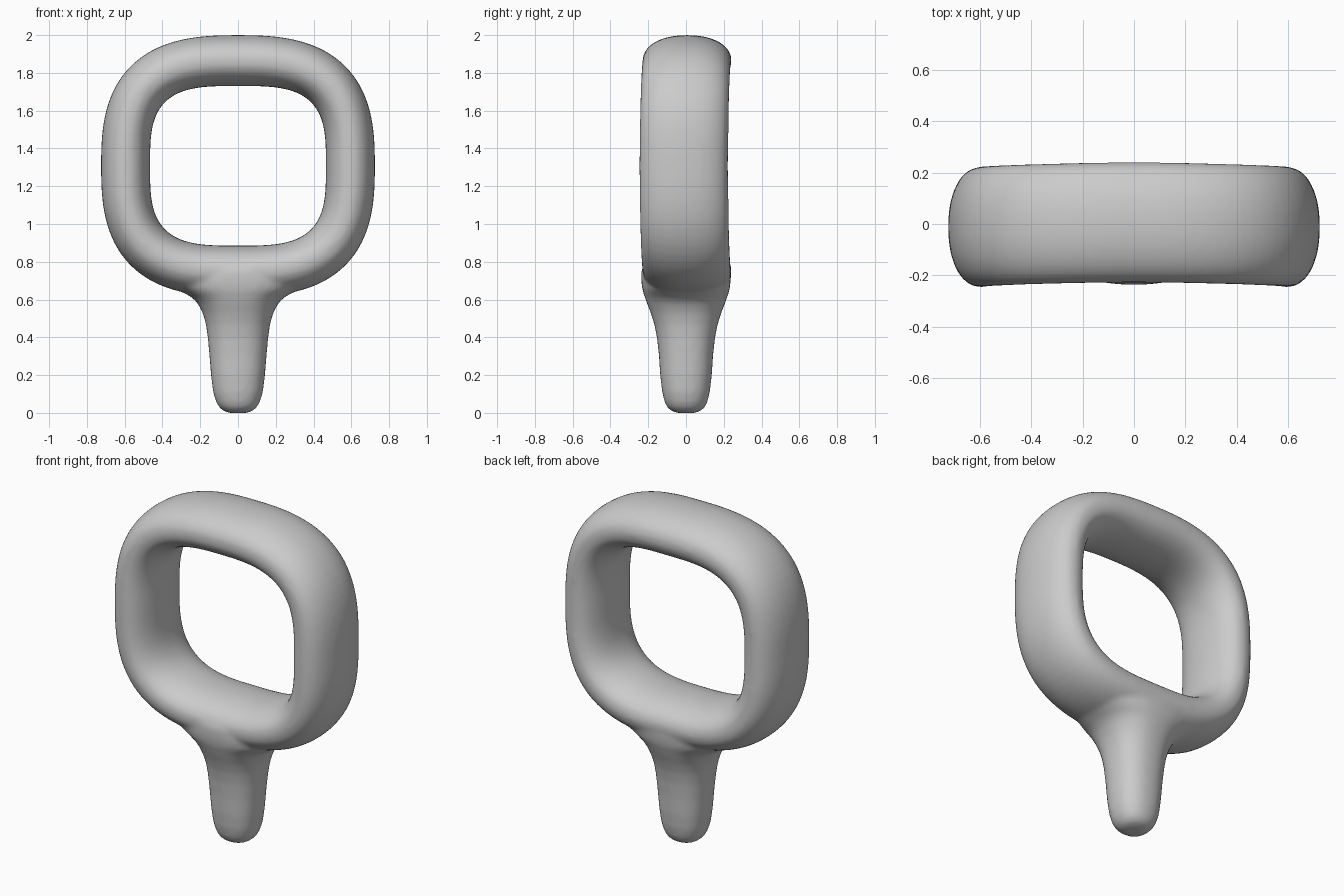
import bpy, bmesh, math
from math import cos, sin, pi

if "Cube" in bpy.data.objects:
    bpy.data.objects.remove(bpy.data.objects["Cube"])


def polar(t, a, b, p):
    """Radius of a superellipse at angle t."""
    return (abs(cos(t) / a) ** p + abs(sin(t) / b) ** p) ** (-1 / p)


def spow(v, e):
    return math.copysign(abs(v) ** e, v)


def skin(bm, loops, closed):
    """Bridge consecutive vertex loops; cap the ends when open."""
    rows = [[bm.verts.new(c) for c in loop] for loop in loops]
    n, m = len(rows), len(rows[0])
    for i in range(n if closed else n - 1):
        a, b = rows[i], rows[(i + 1) % n]
        for j in range(m):
            k = (j + 1) % m
            bm.faces.new((a[j], a[k], b[k], b[j]))
    if not closed:
        bm.faces.new(rows[0][::-1])
        bm.faces.new(rows[-1])


bm = bmesh.new()

# Rounded-square ring handle with an oval cross-section
CZ, SEG, SIDES = 1.308, 96, 32
loops = []
for i in range(SEG):
    t = 2 * pi * i / SEG
    outer = polar(t, 0.725, 0.692, 2.7)
    inner = polar(t, 0.465, 0.422, 3.4)
    mid, half = (outer + inner) / 2, (outer - inner) / 2
    shift = -0.003 - 0.009 * cos(2 * t)
    loop = []
    for j in range(SIDES):
        u = 2 * pi * j / SIDES
        r = mid + half * spow(cos(u), 2 / 2.17)
        y = shift + 0.235 * spow(sin(u), 2 / 2.17)
        loop.append((r * cos(t), y, CZ + r * sin(t)))
    loops.append(loop)
skin(bm, loops, True)

# Stem: height, half width, half depth, flaring into the ring
stem = [(0.0, 0.045, 0.045), (0.008, 0.075, 0.075), (0.03, 0.1, 0.1),
        (0.06, 0.117, 0.114), (0.11, 0.132, 0.126), (0.2, 0.143, 0.137),
        (0.3, 0.151, 0.143), (0.4, 0.16, 0.154), (0.47, 0.17, 0.168),
        (0.53, 0.187, 0.187), (0.58, 0.213, 0.207), (0.61, 0.242, 0.217),
        (0.635, 0.285, 0.226), (0.66, 0.33, 0.232), (0.7, 0.35, 0.237),
        (0.76, 0.33, 0.237)]
loops = []
for z, w, d in stem:
    ring = []
    for j in range(48):
        u = 2 * pi * j / 48
        ring.append((w * spow(cos(u), 2 / 2.3), d * spow(sin(u), 2 / 2.3), z))
    loops.append(ring)
skin(bm, loops, False)

bmesh.ops.recalc_face_normals(bm, faces=bm.faces[:])
mesh = bpy.data.meshes.new("ring_handle_with_stem")
bm.to_mesh(mesh)
bm.free()
obj = bpy.data.objects.new("ring_handle_with_stem", mesh)
bpy.context.collection.objects.link(obj)

# Fuse both parts into one soft continuous skin
fuse = obj.modifiers.new("fuse", 'REMESH')
fuse.mode = 'VOXEL'
fuse.voxel_size = 0.014
fuse.use_smooth_shade = True
soften = obj.modifiers.new("soften", 'SMOOTH')
soften.factor = 0.5
soften.iterations = 8
mesh.polygons.foreach_set("use_smooth", [True] * len(mesh.polygons))
mesh.update()
